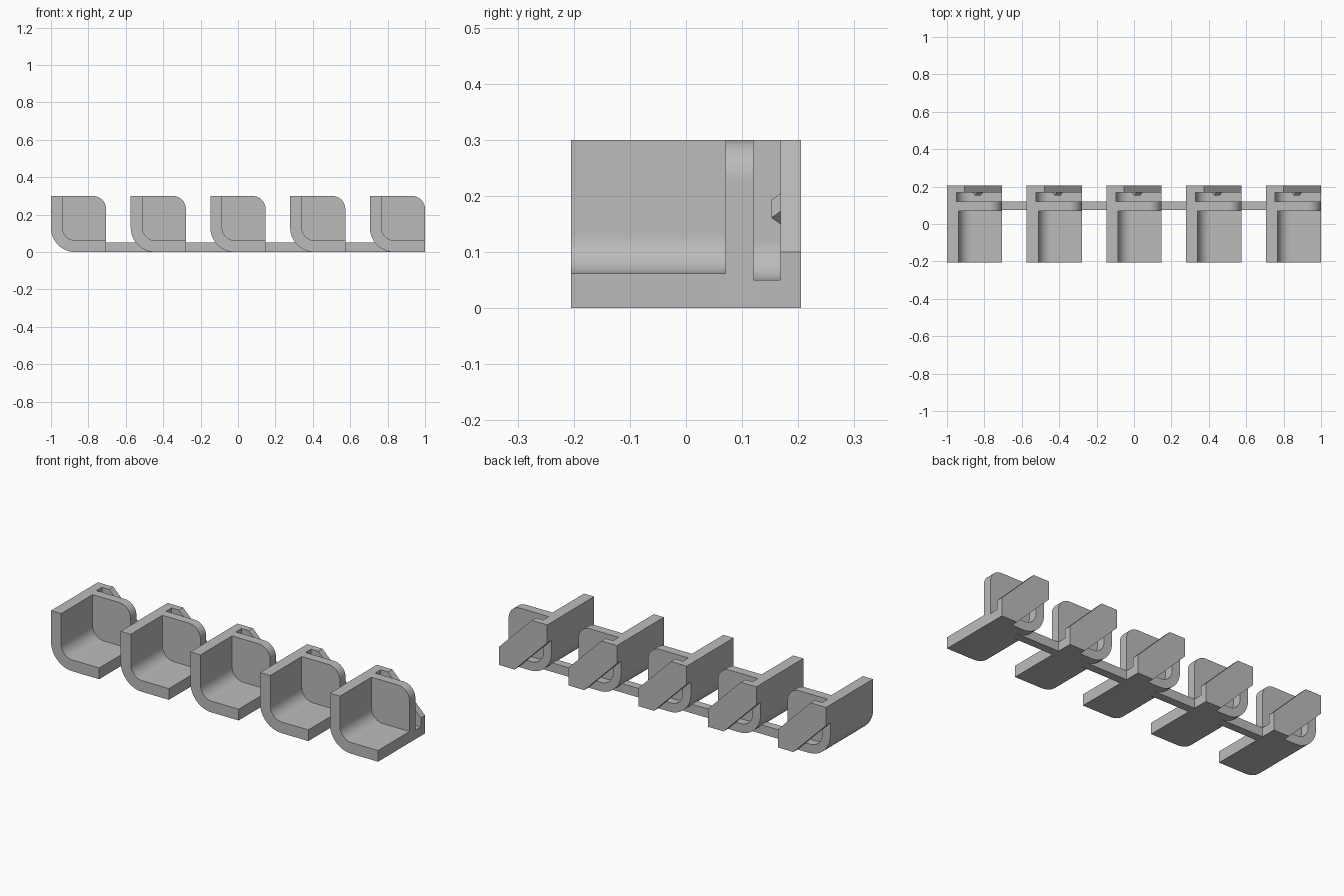
import bpy
import bmesh
import math

if "Cube" in bpy.data.objects:
    bpy.data.objects.remove(bpy.data.objects["Cube"], do_unlink=True)

grey = bpy.data.materials.new("plain grey")
grey.use_nodes = True
grey.diffuse_color = (0.5, 0.5, 0.5, 1)
grey.node_tree.nodes["Principled BSDF"].inputs["Base Color"].default_value = (0.5, 0.5, 0.5, 1)

WIDTH, HEIGHT, DEPTH = 0.295, 0.3, 0.41
COUNT = 5
PITCH = (2 - WIDTH) / (COUNT - 1)
FRONT, BACK = -DEPTH / 2, DEPTH / 2
PLATE_FRONT, PLATE_BACK, BRACE_FRONT = 0.07, 0.12, 0.168
OUTER_R, INNER_R = 0.13, 0.07


def arc(cx, cz, r, start, end, steps=12):
    """Points on an arc in the x-z plane, angles in degrees."""
    angles = [math.radians(start + (end - start) * i / steps) for i in range(steps + 1)]
    return [(cx + r * math.cos(a), cz + r * math.sin(a)) for a in angles]


def finish(name, bm):
    bmesh.ops.recalc_face_normals(bm, faces=bm.faces)
    mesh = bpy.data.meshes.new(name)
    bm.to_mesh(mesh)
    bm.free()
    mesh.materials.append(grey)
    ob = bpy.data.objects.new(name, mesh)
    bpy.context.collection.objects.link(ob)
    bpy.ops.object.select_all(action="DESELECT")
    ob.select_set(True)
    bpy.context.view_layer.objects.active = ob
    bpy.ops.object.shade_smooth_by_angle(angle=math.radians(30))
    return ob


def extrude(name, profile, y0, y1):
    """Extrude an x-z outline from y0 to y1."""
    bm = bmesh.new()
    face = bm.faces.new([bm.verts.new((x, y0, z)) for x, z in profile])
    new = bmesh.ops.extrude_face_region(bm, geom=[face])["geom"]
    moved = [v for v in new if isinstance(v, bmesh.types.BMVert)]
    bmesh.ops.translate(bm, verts=moved, vec=(0, y1 - y0, 0))
    return finish(name, bm)


def outer_corner():
    return arc(OUTER_R, OUTER_R, OUTER_R, 180, 270)


def angle_profile(t):
    """Wall and floor of thickness t, joined by a rounded corner."""
    c = t + INNER_R
    return ([(0, HEIGHT)] + outer_corner() + [(WIDTH, 0), (WIDTH, t)]
            + arc(c, c, INNER_R, 270, 180) + [(t, HEIGHT)])


# Bracket: open tray, upright plate, rear channel
tray = extrude("tray", angle_profile(0.062), FRONT, PLATE_FRONT)
plate_outline = ([(0, HEIGHT)] + outer_corner() + [(WIDTH, 0)]
                 + arc(WIDTH - INNER_R, HEIGHT - INNER_R, INNER_R, 0, 90))
plate = extrude("upright_plate", plate_outline, PLATE_FRONT, PLATE_BACK)
channel = extrude("rear_channel", angle_profile(0.05), PLATE_BACK, BRACE_FRONT)

# Diagonal brace across the back
brace_outline = [(0, HEIGHT), (0, 0.2), (0.2, 0), (WIDTH, 0), (WIDTH, 0.1), (0.095, HEIGHT)]
brace = extrude("diagonal_brace", brace_outline, BRACE_FRONT, BACK)

# Small triangular ridge on the inside of the brace, running along it
bm = bmesh.new()
rings = []
for s in (-0.016, 0.016):
    cx, cz = 0.165 + s, 0.177 - s
    rings.append([bm.verts.new(p) for p in (
        (cx - 0.011, BRACE_FRONT, cz - 0.011),
        (cx + 0.011, BRACE_FRONT, cz + 0.011),
        (cx, BRACE_FRONT - 0.016, cz))])
for ring in rings:
    bm.faces.new(ring)
for i in range(3):
    j = (i + 1) % 3
    bm.faces.new((rings[0][i], rings[0][j], rings[1][j], rings[1][i]))
ridge = finish("catch_ridge", bm)

# Repeat the bracket along the row
for part in (tray, plate, channel, brace, ridge):
    base_name = part.name
    for i in range(COUNT):
        ob = part if i == 0 else part.copy()
        ob.name = f"{base_name}_{i + 1}"
        ob.location.x = -1 + i * PITCH
        if i:
            bpy.context.collection.objects.link(ob)

# Connecting bars between neighbouring brackets
for i in range(COUNT - 1):
    x0 = -1 + i * PITCH + WIDTH
    x1 = -1 + (i + 1) * PITCH + OUTER_R
    extrude(f"connecting_bar_{i + 1}", [(x0, 0), (x1, 0), (x1, 0.05), (x0, 0.05)],
            0.075, PLATE_BACK)
